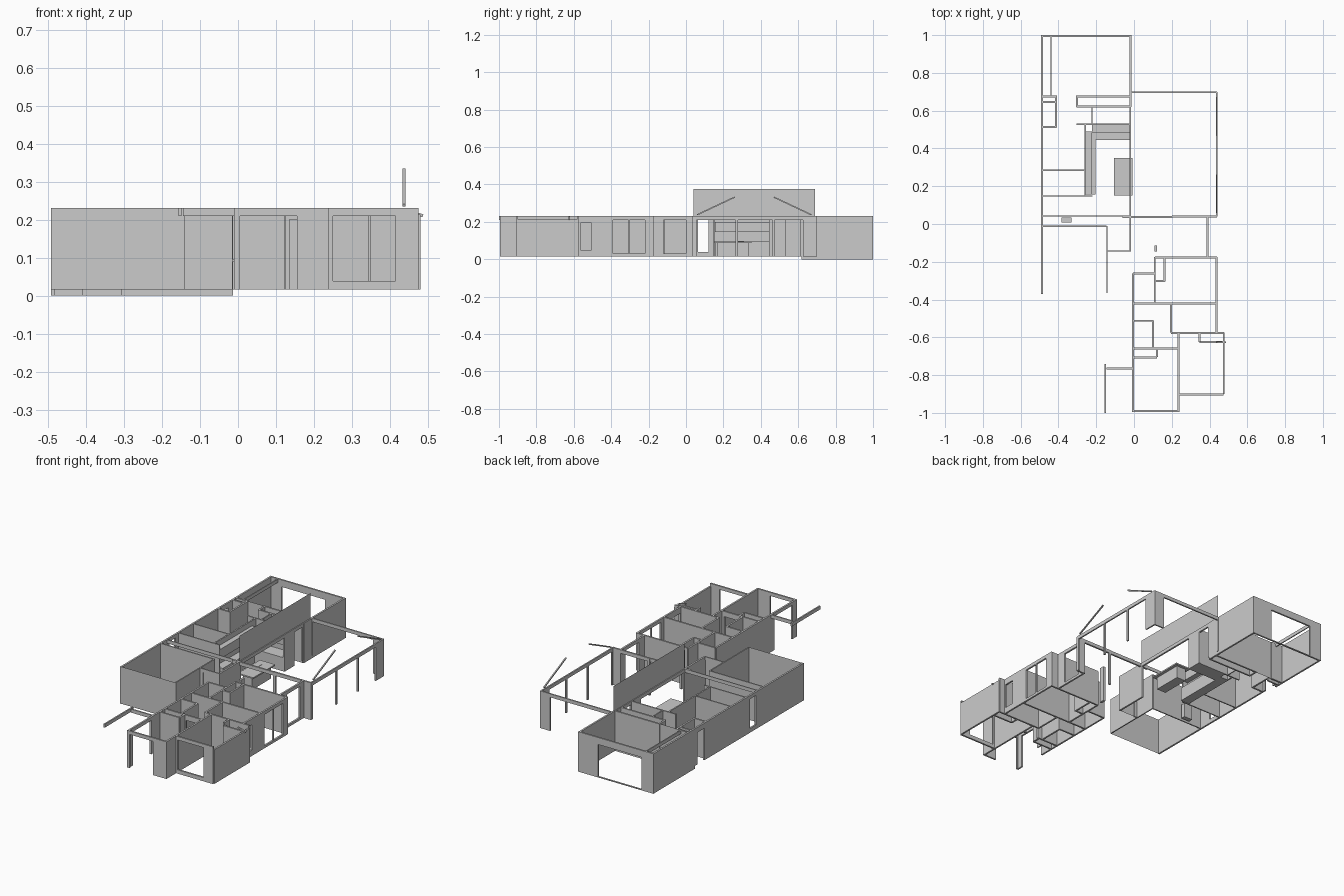
import bpy, bmesh
from mathutils import Vector, Matrix

if "Cube" in bpy.data.objects:
    bpy.data.objects.remove(bpy.data.objects["Cube"])

Z0, Z1, T = 0.016, 0.23, 0.010     # floor line, wall top, wall thickness


def add_box(bm, lo, hi):
    size = [max(b - a, 1e-4) for a, b in zip(lo, hi)]
    mid = [(a + b) / 2 for a, b in zip(lo, hi)]
    bmesh.ops.create_cube(bm, size=1, matrix=Matrix.Translation(mid) @ Matrix.Diagonal((*size, 1)))


def finish(name, bm):
    me = bpy.data.meshes.new(name)
    bm.to_mesh(me)
    bm.free()
    ob = bpy.data.objects.new(name, me)
    bpy.context.collection.objects.link(ob)
    return ob


def box(name, lo, hi):
    bm = bmesh.new()
    add_box(bm, lo, hi)
    return finish(name, bm)


def panel(name, a, b, z0, z1):
    """Single upright sheet between two plan points."""
    bm = bmesh.new()
    bm.faces.new([bm.verts.new(v) for v in ((*a, z0), (*b, z0), (*b, z1), (*a, z1))])
    return finish(name, bm)


def wall(name, axis, pos, a, b, holes=(), z0=Z0, z1=Z1, t=T):
    """Straight wall along an axis; holes are (start, end, sill, head)."""
    bm = bmesh.new()

    def piece(s, e, lo, hi):
        if e - s < 1e-4 or hi - lo < 1e-4:
            return
        if axis == 'x':
            add_box(bm, (s, pos - t / 2, lo), (e, pos + t / 2, hi))
        else:
            add_box(bm, (pos - t / 2, s, lo), (pos + t / 2, e, hi))
    cur = a
    for s, e, sill, head in sorted(holes):
        piece(cur, s, z0, z1)
        piece(s, e, z0, sill)
        piece(s, e, head, z1)
        cur = e
    piece(cur, b, z0, z1)
    return finish(name, bm)


def rod(name, p, q, w):
    p, q = Vector(p), Vector(q)
    d = q - p
    m = Matrix.Translation((p + q) / 2) @ d.to_track_quat('Z', 'Y').to_matrix().to_4x4()
    bm = bmesh.new()
    bmesh.ops.create_cube(bm, size=1, matrix=m @ Matrix.Diagonal((w, w, d.length, 1)))
    return finish(name, bm)


# garage
wall("garage_door_wall", 'x', 0.995, -0.49, -0.015, [(-0.415, -0.14, 0.004, 0.19)], z0=0)
wall("garage_left_wall", 'y', -0.487, 0.62, 1.0, z0=0)
wall("garage_right_wall", 'y', -0.018, 0.62, 1.0, z0=0)
wall("garage_side_beam", 'y', -0.44, 0.68, 0.99, z0=0.21, t=0.006)
panel("garage_inner_door", (-0.41, 0.675), (-0.305, 0.675), 0, Z1)

# left outer wall with side doors
wall("left_outer_wall", 'y', -0.487, -0.37, 0.62,
     [(0.065, 0.12, 0.04, 0.21), (0.535, 0.6, Z0, 0.2)])

# service rooms between garage and kitchen
for i, y in enumerate((0.675, 0.645, 0.513)):
    wall(f"utility_cross_wall_{i}", 'x', y, -0.49, -0.41, z0=0 if y > 0.62 else Z0)
wall("utility_side_wall", 'y', -0.413, 0.51, 0.68)
wall("pantry_back_wall", 'x', 0.675, -0.305, -0.02, z0=0)
wall("pantry_front_wall", 'x', 0.622, -0.305, -0.02, z0=0)
wall("pantry_end_wall", 'y', -0.302, 0.62, 0.68, z0=0)
wall("hall_wall", 'y', -0.222, 0.53, 0.62, t=0.006)
wall("kitchen_back_wall", 'x', 0.528, -0.305, -0.02, t=0.008)
wall("kitchen_left_wall", 'y', -0.257, 0.145, 0.53, t=0.008)
wall("bath_cross_wall", 'x', 0.285, -0.49, -0.255, t=0.007)
wall("study_cross_wall", 'x', 0.148, -0.49, -0.22, t=0.007)

# kitchen fittings
box("kitchen_left_base", (-0.253, 0.155, Z0), (-0.205, 0.49, 0.095))
box("kitchen_back_base", (-0.205, 0.445, Z0), (-0.025, 0.524, 0.095))
box("kitchen_left_upper", (-0.253, 0.155, 0.145), (-0.222, 0.49, 0.2))
box("kitchen_back_upper", (-0.222, 0.485, 0.145), (-0.025, 0.524, 0.2))
box("island_base", (-0.085, 0.165, Z0), (-0.025, 0.335, 0.088))
box("island_top", (-0.105, 0.15, 0.088), (-0.008, 0.35, 0.096))
box("island_sink", (-0.1, 0.272, 0.094), (-0.063, 0.31, 0.098))

# great room with glazed sides, clerestory panel and gable rafters
wall("great_room_inner_wall", 'y', -0.02, 0.04, 0.62, [(0.05, 0.445, Z0, 0.21), (0.535, 0.61, Z0, 0.21)])
panel("clerestory_panel", (-0.02, 0.04), (-0.02, 0.69), 0.23, 0.375)
wall("great_room_back_wall", 'x', 0.697, -0.02, 0.44, [(-0.01, 0.375, Z0, 0.21)], t=0.008)
wall("great_room_right_wall", 'y', 0.437, 0.04, 0.7,
     [(0.055, 0.265, Z0, 0.21), (0.277, 0.462, Z0, 0.21), (0.474, 0.625, Z0, 0.21)], t=0.008)
wall("great_room_front_wall", 'x', 0.04, 0.2, 0.44, [(0.215, 0.385, Z0, 0.21)])
wall("entry_header", 'x', 0.038, -0.06, 0.2, z0=0.21)
wall("hall_header", 'x', 0.043, -0.49, -0.02, z0=0.21, t=0.005)
for name, y0, y1 in (("front_rafter", 0.06, 0.26), ("rear_rafter", 0.67, 0.47)):
    rod(name, (0.437, y0, 0.238), (0.437, y1, 0.332), 0.007)

# entry and front left room
wall("entry_left_wall", 'y', -0.02, -0.145, 0.04)
wall("entry_front_wall", 'x', -0.143, -0.145, -0.015, [(-0.12, -0.025, Z0, 0.21)], t=0.007)
panel("entry_door", (-0.12, -0.143), (-0.025, -0.143), Z0, 0.21)
wall("front_room_side_wall", 'y', -0.143, -0.365, -0.01, t=0.007)
wall("front_room_back_wall", 'x', -0.012, -0.49, -0.145, t=0.007)
panel("front_room_front_wall", (-0.49, -0.368), (-0.142, -0.368), Z0, Z1)
wall("dining_right_wall", 'y', 0.39, -0.175, 0.04, [(-0.12, 0.0, 0.03, 0.21)])
box("hall_niche_box", (-0.385, 0.008, Z0), (-0.33, 0.034, 0.1))
box("hall_post", (0.108, -0.145, Z0), (0.122, -0.115, Z1))

# bedroom wing, walls along x: (pos, start, end, holes)
wing_x = [
    (-0.178, 0.11, 0.44, []),
    (-0.262, -0.005, 0.11, []),
    (-0.302, 0.11, 0.165, []),
    (-0.42, -0.005, 0.44, []),
    (-0.512, -0.005, 0.1, []),
    (-0.577, 0.195, 0.475, []),
    (-0.66, -0.005, 0.235, [(0.135, 0.215, Z0, 0.2)]),
    (-0.707, -0.005, 0.122, []),
    (-0.902, 0.235, 0.475, [(0.25, 0.415, 0.038, 0.21)]),
    (-0.99, -0.01, 0.24, [(0.005, 0.155, Z0, 0.21)]),
]
for i, (pos, a, b, holes) in enumerate(wing_x):
    wall(f"wing_cross_wall_{i}", 'x', pos, a, b, holes)

# bedroom wing, walls along y: (pos, start, end, holes)
wing_y = [
    (0.11, -0.42, -0.175, []),
    (0.162, -0.305, -0.175, []),
    (0.437, -0.575, -0.175, [(-0.39, -0.308, 0.03, 0.21), (-0.302, -0.22, 0.03, 0.21),
                             (-0.565, -0.505, 0.05, 0.195)]),
    (0.195, -0.575, -0.42, []),
    (-0.005, -0.99, -0.262, [(-0.955, -0.79, Z0, 0.21)]),
    (0.1, -0.66, -0.51, []),
    (0.122, -0.705, -0.66, []),
    (0.235, -0.99, -0.575, []),
    (0.347, -0.625, -0.575, []),
]
for i, (pos, a, b, holes) in enumerate(wing_y):
    wall(f"wing_long_wall_{i}", 'y', pos, a, b, holes)
wall("right_bedroom_outer_wall", 'y', 0.475, -0.9, -0.575, z1=0.213)

# closet front, sloping eave and patio beams
wall("closet_front", 'x', -0.625, 0.347, 0.475, z1=0.213)
rod("closet_eave", (0.437, -0.625, 0.226), (0.487, -0.625, 0.21), 0.008)
wall("patio_beam_long", 'y', -0.153, -1.0, -0.74, z0=0.21, t=0.008)
wall("patio_beam_cross", 'x', -0.765, -0.145, -0.005, z0=0.21, t=0.008)
